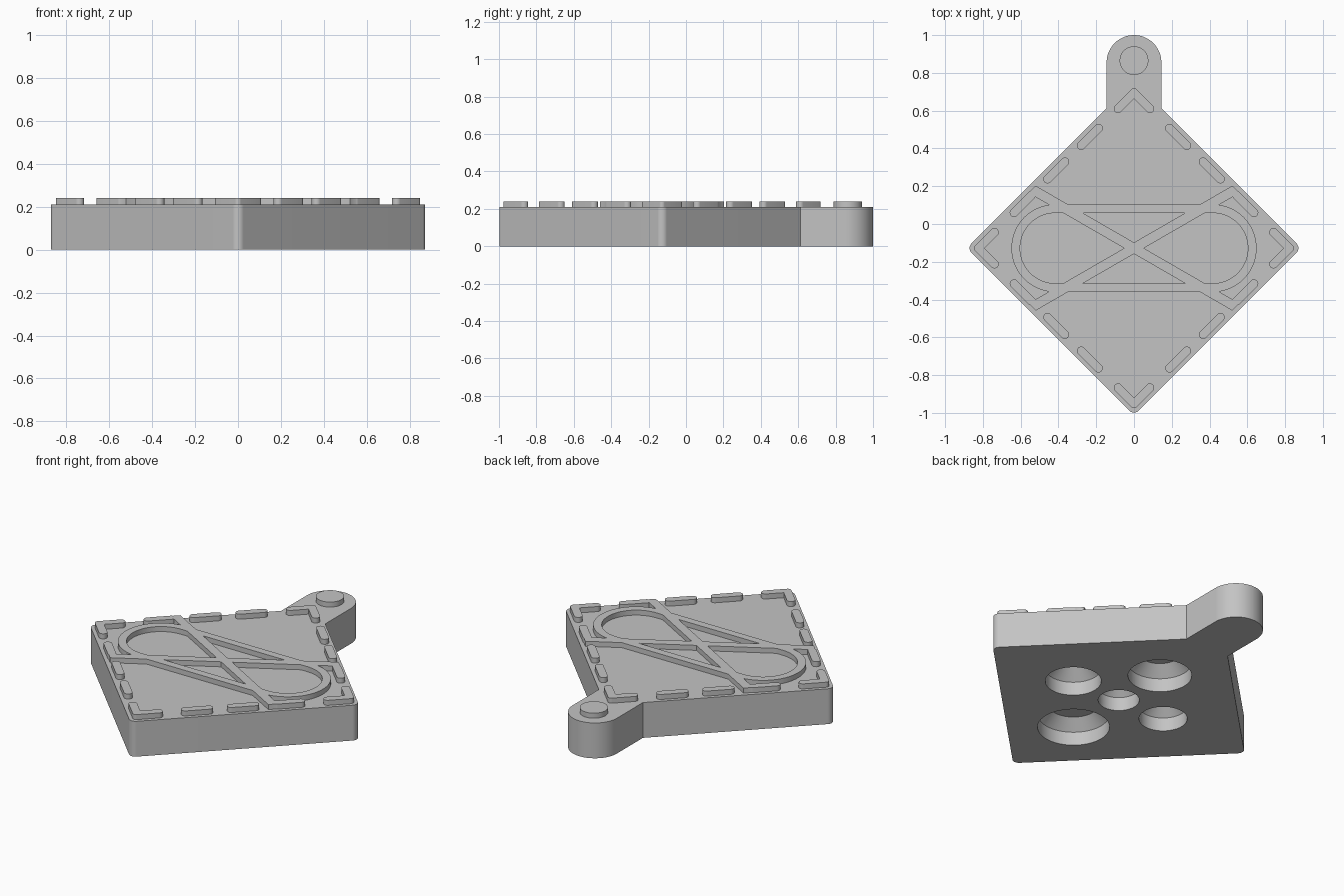
import bpy, bmesh
from math import pi, sin, cos, tan, radians
from mathutils import Vector, Matrix

cube = bpy.data.objects.get("Cube")
if cube:
    bpy.data.objects.remove(cube, do_unlink=True)

CENTRE = Vector((0, -0.128))      # middle of the diamond plate
DECK, RELIEF = 0.21, 0.24         # heights of the plate and the raised pattern
SUNK = 0.2                        # raised parts start just inside the plate
EDGE, OUTER, INNER = 0.626, 0.605, 0.559   # half widths: plate, border strip

grey = bpy.data.materials.new("plain_grey")
grey.use_nodes = True
grey.diffuse_color = (0.55, 0.55, 0.55, 1)
grey.node_tree.nodes["Principled BSDF"].inputs["Base Color"].default_value = grey.diffuse_color


def fillet(corners, steps=12):
    """Round each (x, y, radius) corner of an outline."""
    pts = []
    for i, (x, y, r) in enumerate(corners):
        p = Vector((x, y))
        if r == 0:
            pts.append(p)
            continue
        a = (Vector(corners[i - 1][:2]) - p).normalized()
        b = (Vector(corners[(i + 1) % len(corners)][:2]) - p).normalized()
        half = a.angle(b) / 2
        mid = p + (a + b).normalized() * r / sin(half)
        start = p + a * r / tan(half) - mid
        end = p + b * r / tan(half) - mid
        turn = start.angle_signed(end)
        for k in range(steps + 1):
            pts.append(mid + Matrix.Rotation(-turn * k / steps, 2) @ start)
    return pts


def circle(r, x=0, y=0, steps=64):
    return [Vector((x + r * cos(2 * pi * k / steps), y + r * sin(2 * pi * k / steps)))
            for k in range(steps)]


def stadium(r, reach):
    return fillet([(reach + r, r, r * 0.999), (-reach - r, r, r * 0.999),
                   (-reach - r, -r, r * 0.999), (reach + r, -r, r * 0.999)], 24)


def loft(name, layers, angle=0.0, shift=CENTRE):
    """Solid through (outline, z) layers, turned and moved to the plate centre."""
    bm = bmesh.new()
    turn = Matrix.Rotation(angle, 2)
    rings = []
    for outline, z in layers:
        moved = [turn @ p + shift for p in outline]
        rings.append([bm.verts.new((p.x, p.y, z)) for p in moved])
    n = len(rings[0])
    for low, high in zip(rings, rings[1:]):
        for k in range(n):
            j = (k + 1) % n
            bm.faces.new((low[k], low[j], high[j], high[k]))
    bm.faces.new(rings[0])
    bm.faces.new(rings[-1])
    bmesh.ops.recalc_face_normals(bm, faces=bm.faces)
    mesh = bpy.data.meshes.new(name)
    bm.to_mesh(mesh)
    bm.free()
    mesh.materials.append(grey)
    obj = bpy.data.objects.new(name, mesh)
    bpy.context.collection.objects.link(obj)
    return obj


def raised(name, outline, angle=0.0, shift=CENTRE):
    return loft(name, [(outline, SUNK), (outline, RELIEF)], angle, shift)


def select(obj):
    bpy.ops.object.select_all(action='DESELECT')
    obj.select_set(True)
    bpy.context.view_layer.objects.active = obj


def combine(target, tool, operation):
    """Apply a boolean and discard the tool."""
    mod = target.modifiers.new("combine", 'BOOLEAN')
    mod.operation, mod.solver, mod.object = operation, 'EXACT', tool
    select(target)
    bpy.ops.object.modifier_apply(modifier=mod.name)
    bpy.data.objects.remove(tool, do_unlink=True)


# Diamond plate with rounded corners and a hanging tab
tip = EDGE * 2 ** 0.5
tab, tab_top = 0.145, 1 - CENTRE.y
outline = fillet([(tip, 0, 0.036), (tab, tip - tab, 0), (tab, tab_top, tab * 0.999),
                  (-tab, tab_top, tab * 0.999), (-tab, tip - tab, 0),
                  (-tip, 0, 0.036), (0, -tip, 0.036)], 20)
plate = loft("plate", [(outline, 0), (outline, DECK)])

# Round sockets in the underside, each with a sloped roof
for x, y, r in [(0, 0, 0.111), (0.32, 0, 0.151), (0, 0.345, 0.172),
                (-0.312, 0, 0.13), (0, -0.379, 0.194)]:
    socket = loft("socket", [(circle(r, x, y), -0.05), (circle(r, x, y), 0.08),
                             (circle(r - 0.06, x, y), 0.14)])
    combine(plate, socket, 'DIFFERENCE')

# Peg on the tab
parts = [plate, raised("tab_peg", circle(0.076), shift=Vector((0, 0.865)))]

# Border: corner brackets and dashes
arm, cap = 0.44, 0.0229
bracket = fillet([(OUTER, OUTER, 0.02), (arm, OUTER, cap), (arm, INNER, cap),
                  (INNER, INNER, 0), (INNER, arm, cap), (OUTER, arm, cap)], 8)


def dash(middle):
    a, b = middle - 0.0875, middle + 0.0875
    return fillet([(INNER, a, cap), (OUTER, a, cap), (OUTER, b, cap), (INNER, b, cap)], 8)


side_dashes = []
for i in range(4):
    angle = pi / 4 + i * pi / 2
    parts.append(raised("corner_bracket", bracket, angle))
    # Dashes nearest the left and right corners merge into the central emblem
    joined = -1 if i % 2 == 0 else 1
    for slot in (-1, 0, 1):
        piece = raised("border_dash", dash(slot * 0.2515), angle)
        if slot == joined:
            side_dashes.append(piece)
        else:
            parts.append(piece)

# Central emblem: rounded frame crossed by two bars that reach the border
emblem = raised("emblem", stadium(0.232, 0.417))
hole = stadium(0.186, 0.417)
combine(emblem, loft("frame_hole", [(hole, 0), (hole, 0.5)]), 'DIFFERENCE')
slope, rise, reach = tan(radians(30)), 0.03, 0.851
for flip in (1, -1):
    ends = []
    for side in (1, -1):
        for offset in (rise, -rise):
            x = (reach - offset) / (1 + slope)
            ends.append(Vector((side * x, side * flip * (slope * x + offset))))
    combine(emblem, raised("cross_bar", ends), 'UNION')
for piece in side_dashes:
    combine(emblem, piece, 'UNION')
parts.append(emblem)

# Smooth curved walls, crisp edges
for obj in parts:
    select(obj)
    bpy.ops.object.shade_smooth_by_angle(angle=radians(30))
